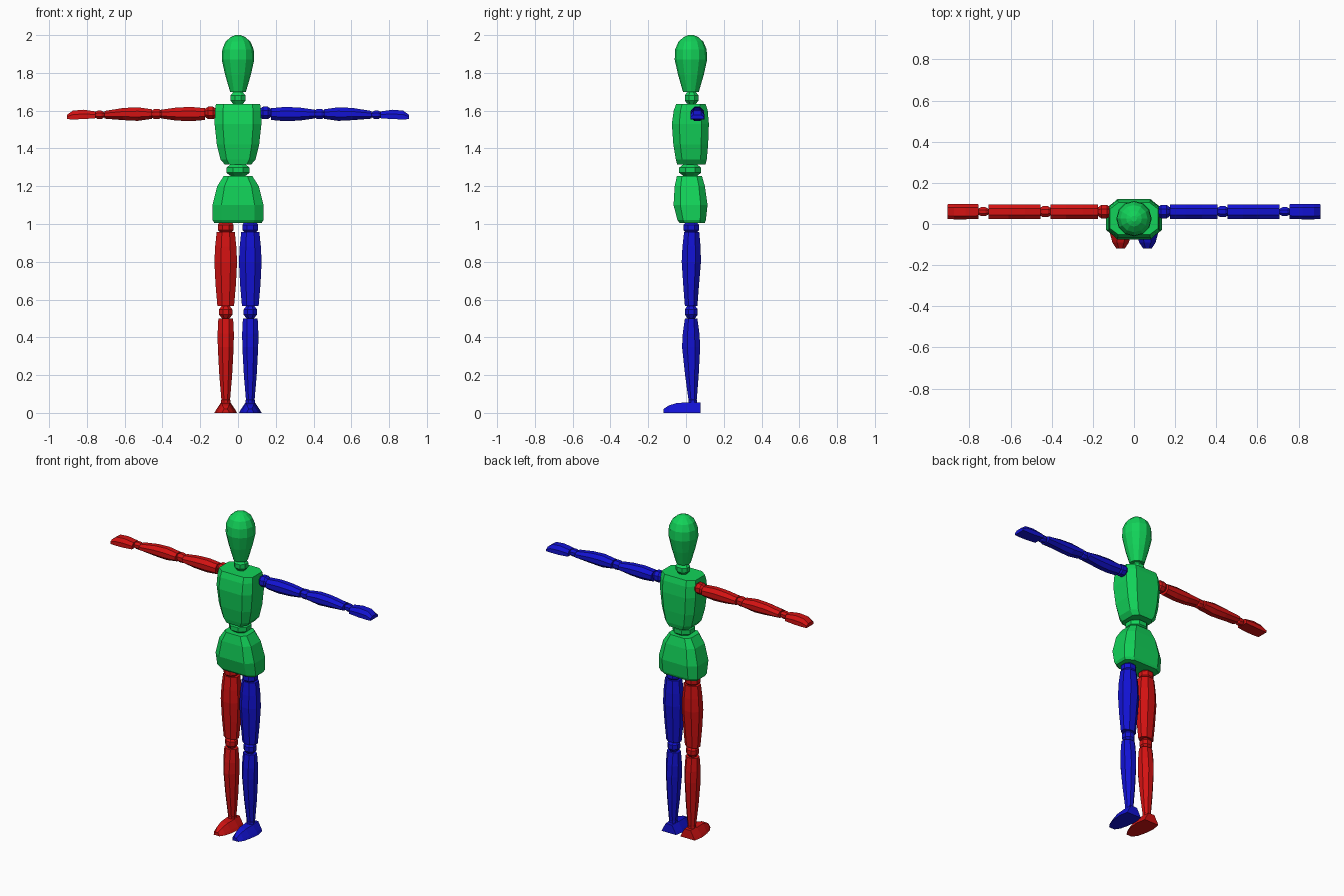
import bpy, bmesh, math


def material(name, rgb):
    m = bpy.data.materials.new(name)
    m.diffuse_color = (*rgb, 1)
    return m


GREEN = material("green", (0.006, 0.65, 0.1))
RED = material("red", (0.65, 0.006, 0.006))
BLUE = material("blue", (0.006, 0.006, 0.65))


def chamfered(cu, cv):
    """Octagon: unit square with corners cut at cu, cv."""
    return [(1, -cv), (1, cv), (cu, 1), (-cu, 1),
            (-1, cv), (-1, -cv), (-cu, -1), (cu, -1)]


def circle(n):
    return [(math.cos(2 * math.pi * i / n), math.sin(2 * math.pi * i / n)) for i in range(n)]


BLOCK = chamfered(0.65, 0.6)
ROUND = chamfered(0.42, 0.42)
FOOT = [(-1, -1), (1, -1), (0.85, -0.4), (0.42, 1), (-0.42, 1), (-0.85, -0.4)]
HAND = [(-1, -1), (1, -1), (1, 0.1), (0.55, 1), (-0.55, 1), (-1, 0.1)]


def loft(name, mat, section, rings, place):
    """Skin rings (t, u_centre, v_centre, u_half, v_half) and cap both ends."""
    bm = bmesh.new()
    loops = [[bm.verts.new(place(t, uc + u * uh, vc + v * vh)) for u, v in section]
             for t, uc, vc, uh, vh in rings]
    n = len(section)
    for a, b in zip(loops, loops[1:]):
        for i in range(n):
            j = (i + 1) % n
            bm.faces.new((a[i], a[j], b[j], b[i]))
    bm.faces.new(loops[0])
    bm.faces.new(loops[-1])
    bmesh.ops.recalc_face_normals(bm, faces=bm.faces)
    me = bpy.data.meshes.new(name)
    bm.to_mesh(me)
    bm.free()
    me.materials.append(mat)
    ob = bpy.data.objects.new(name, me)
    bpy.context.collection.objects.link(ob)


def ball(name, mat, t, half, uc, vc, ru, rv, place):
    """Faceted joint with flattened ends."""
    rings = [(t + k * half, uc, vc, f * ru, f * rv)
             for k, f in ((-1, 0.55), (-0.4, 1), (0.4, 1), (1, 0.55))]
    loft(name, mat, ROUND, rings, place)


def upright(t, u, v):
    return (u, v, t)


# Head and neck
loft("head", GREEN, circle(12), [
    (z, 0, 0.026, r, r) for z, r in ((1.70, 0.042), (1.79, 0.068), (1.87, 0.086), (1.925, 0.083),
                                     (1.965, 0.066), (1.99, 0.038), (2.0, 0.014))], upright)
ball("neck", GREEN, 1.667, 0.035, 0, 0.03, 0.04, 0.036, upright)

# Chest, waist and hips
loft("chest", GREEN, BLOCK, [
    (1.315, 0, 0.028, 0.07, 0.075), (1.342, 0, 0.028, 0.093, 0.082),
    (1.42, 0, 0.025, 0.112, 0.092), (1.53, 0, 0.023, 0.124, 0.098),
    (1.60, 0, 0.025, 0.122, 0.09), (1.635, 0, 0.026, 0.117, 0.078)], upright)
ball("waist", GREEN, 1.285, 0.034, 0, 0.022, 0.062, 0.058, upright)
loft("hips", GREEN, BLOCK, [
    (1.005, 0, 0.033, 0.125, 0.066), (1.02, 0, 0.03, 0.134, 0.075),
    (1.10, 0, 0.024, 0.135, 0.09), (1.20, 0, 0.02, 0.11, 0.08),
    (1.255, 0, 0.018, 0.075, 0.066)], upright)

for s, side, mat in ((-1, "right", RED), (1, "left", BLUE)):
    def leg(t, u, v):
        return (s * (0.065 + u), v, t)

    def sole(t, u, v):
        return (s * (0.065 + u), t, v)

    def arm(t, u, v):
        return (s * t, u, v)

    # Leg
    ball(side + "_hip_joint", mat, 0.982, 0.035, 0, 0.028, 0.042, 0.041, leg)
    loft(side + "_thigh", mat, ROUND, [
        (0.565, 0, 0.027, 0.044, 0.033), (0.68, 0, 0.027, 0.054, 0.042),
        (0.80, 0, 0.028, 0.06, 0.051), (0.88, 0, 0.029, 0.056, 0.048),
        (0.957, 0, 0.03, 0.048, 0.04)], leg)
    ball(side + "_knee", mat, 0.534, 0.035, 0, 0.028, 0.035, 0.034, leg)
    loft(side + "_shin", mat, ROUND, [
        (0.07, 0, 0.035, 0.023, 0.022), (0.20, 0, 0.031, 0.034, 0.036),
        (0.35, 0, 0.027, 0.042, 0.048), (0.42, 0, 0.027, 0.043, 0.044),
        (0.50, 0, 0.027, 0.039, 0.033)], leg)
    ball(side + "_ankle", mat, 0.06, 0.022, 0, 0.035, 0.024, 0.022, leg)
    loft(side + "_foot", mat, FOOT, [
        (0.078, 0, 0.0275, 0.05, 0.0275), (0.02, 0, 0.0275, 0.06, 0.0275),
        (-0.045, 0, 0.0265, 0.052, 0.0265), (-0.09, 0, 0.02, 0.04, 0.02),
        (-0.12, 0, 0.01, 0.02, 0.01)], sole)

    # Arm
    ball(side + "_shoulder", mat, 0.145, 0.034, 0.06, 1.588, 0.033, 0.033, arm)
    loft(side + "_upper_arm", mat, ROUND, [
        (0.175, 0.06, 1.582, 0.036, 0.031), (0.25, 0.06, 1.582, 0.036, 0.038),
        (0.33, 0.06, 1.582, 0.036, 0.034), (0.407, 0.06, 1.582, 0.036, 0.023)], arm)
    ball(side + "_elbow", mat, 0.431, 0.03, 0.06, 1.582, 0.027, 0.027, arm)
    loft(side + "_forearm", mat, ROUND, [
        (0.455, 0.06, 1.582, 0.036, 0.025), (0.53, 0.06, 1.582, 0.036, 0.036),
        (0.61, 0.06, 1.582, 0.036, 0.032), (0.708, 0.06, 1.578, 0.036, 0.02)], arm)
    ball(side + "_wrist", mat, 0.733, 0.027, 0.06, 1.578, 0.022, 0.022, arm)
    loft(side + "_hand", mat, HAND, [
        (0.755, 0.06, 1.578, 0.036, 0.018), (0.82, 0.06, 1.58, 0.037, 0.025),
        (0.875, 0.06, 1.577, 0.037, 0.023), (0.906, 0.06, 1.566, 0.036, 0.011)], arm)
